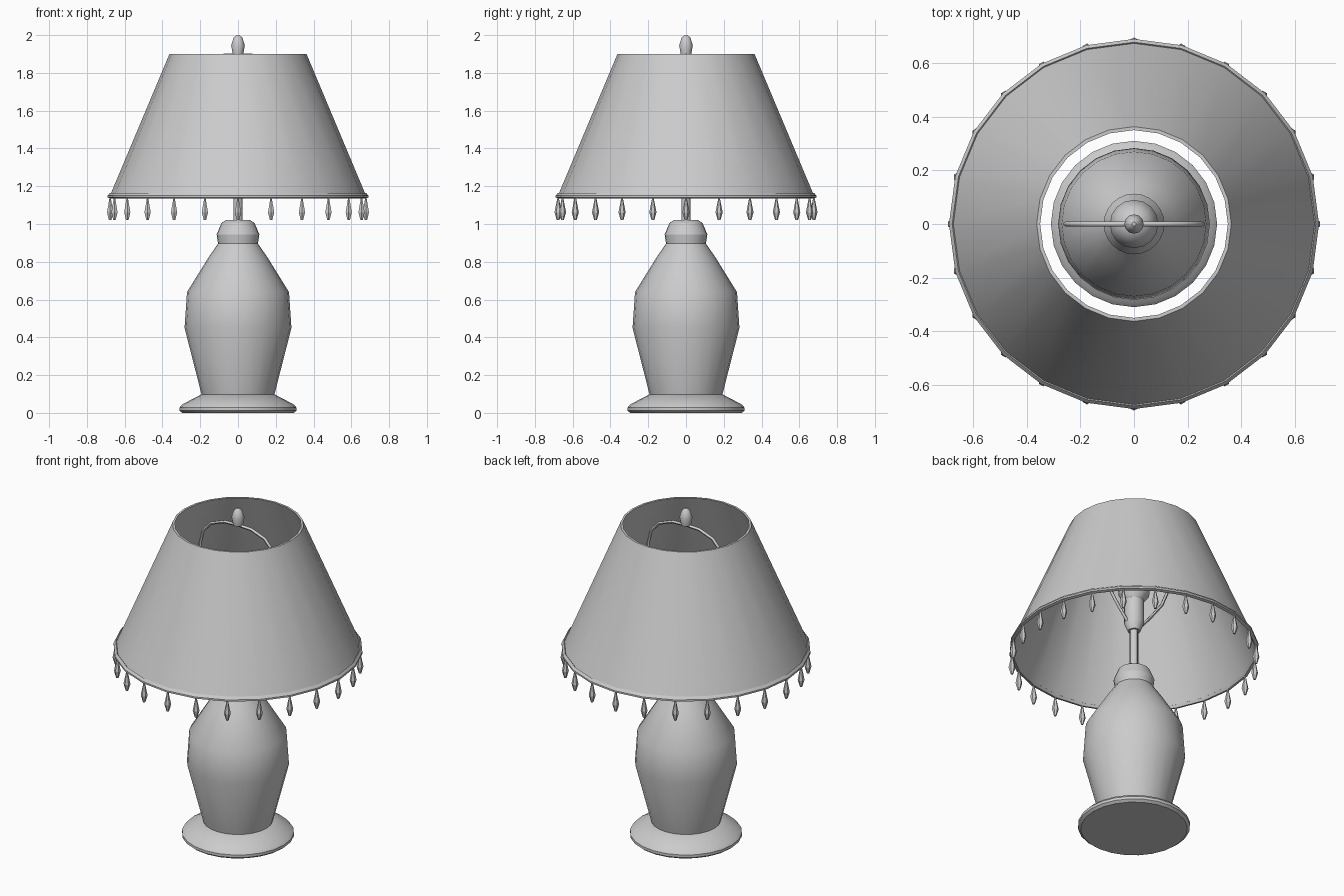
import bpy, bmesh, math

if "Cube" in bpy.data.objects:
    bpy.data.objects.remove(bpy.data.objects["Cube"])

mat = bpy.data.materials.new("plain grey")
mat.diffuse_color = (0.6, 0.6, 0.6, 1)
mat.use_nodes = True
mat.node_tree.nodes["Principled BSDF"].inputs["Base Color"].default_value = mat.diffuse_color


def finish(ob, angle=30):
    ob.data.materials.append(mat)
    bpy.ops.object.select_all(action='DESELECT')
    ob.select_set(True)
    bpy.context.view_layer.objects.active = ob
    bpy.ops.object.shade_smooth_by_angle(angle=math.radians(angle))
    return ob


def lathe(name, profile, sides=24, closed=False, at=(0, 0, 0), angle=30):
    """Revolve (radius, z) points; closed joins the last ring to the first."""
    bm = bmesh.new()
    rings = []
    for r, z in profile:
        rings.append([bm.verts.new((r * math.sin(2 * math.pi * i / sides),
                                    r * math.cos(2 * math.pi * i / sides), z))
                      for i in range(sides)])
    pairs = list(zip(rings, rings[1:]))
    if closed:
        pairs.append((rings[-1], rings[0]))
    else:
        bm.faces.new(rings[0])
        bm.faces.new(rings[-1])
    for a, b in pairs:
        for i in range(sides):
            j = (i + 1) % sides
            bm.faces.new((a[i], a[j], b[j], b[i]))
    bmesh.ops.recalc_face_normals(bm, faces=bm.faces)
    me = bpy.data.meshes.new(name)
    bm.to_mesh(me)
    bm.free()
    ob = bpy.data.objects.new(name, me)
    ob.location = at
    bpy.context.collection.objects.link(ob)
    return finish(ob, angle)


# Foot and vase-shaped body
lathe("base", [(0.295, 0), (0.31, 0.012), (0.31, 0.028), (0.295, 0.045), (0.19, 0.1)])
lathe("body", [(0.193, 0.098), (0.283, 0.45), (0.27, 0.64), (0.155, 0.825), (0.105, 0.897)])
lathe("neck", [(0.105, 0.893), (0.113, 0.945), (0.088, 1.005), (0.066, 1.02)])

# Stem, socket and bulb
lathe("stem", [(0.024, 1.01), (0.024, 1.28)], 12)
lathe("socket", [(0.035, 1.26), (0.055, 1.31), (0.055, 1.45)], 16)
lathe("bulb", [(0.045, 1.44), (0.085, 1.49), (0.09, 1.55), (0.06, 1.61), (0.02, 1.63)], 16, angle=50)

# Wire harp that carries the shade
half = [(0.05, 1.31), (0.11, 1.38), (0.2, 1.5), (0.25, 1.62), (0.255, 1.72),
        (0.235, 1.8), (0.18, 1.86), (0.09, 1.893)]
path = [(-x, z) for x, z in half] + [(0, 1.897)] + half[::-1]
cu = bpy.data.curves.new("harp", 'CURVE')
cu.dimensions = '3D'
cu.bevel_depth = 0.009
cu.bevel_resolution = 1
cu.use_fill_caps = True
sp = cu.splines.new('POLY')
sp.points.add(len(path) - 1)
for p, (x, z) in zip(sp.points, path):
    p.co = (x, 0, z, 1)
harp = bpy.data.objects.new("harp", cu)
bpy.context.collection.objects.link(harp)
bpy.ops.object.select_all(action='DESELECT')
harp.select_set(True)
bpy.context.view_layer.objects.active = harp
bpy.ops.object.convert(target='MESH')
finish(bpy.context.object, 60)

# Finial on top
lathe("finial", [(0.028, 1.9), (0.036, 1.945), (0.024, 1.985), (0.008, 2.0)], 12)

# Open shade with a trim ring on the lower edge
lathe("shade", [(0.68, 1.145), (0.363, 1.9), (0.35, 1.9), (0.667, 1.145)], closed=True)
lathe("shade_trim", [(0.672, 1.135), (0.69, 1.14), (0.69, 1.15), (0.678, 1.165), (0.664, 1.15)],
      closed=True)

# Hanging faceted drops
for i in range(24):
    a = 2 * math.pi * i / 24
    lathe("drop", [(0.004, 1.138), (0.019, 1.062), (0.007, 1.02)], 6,
          at=(0.677 * math.sin(a), 0.677 * math.cos(a), 0), angle=20)
